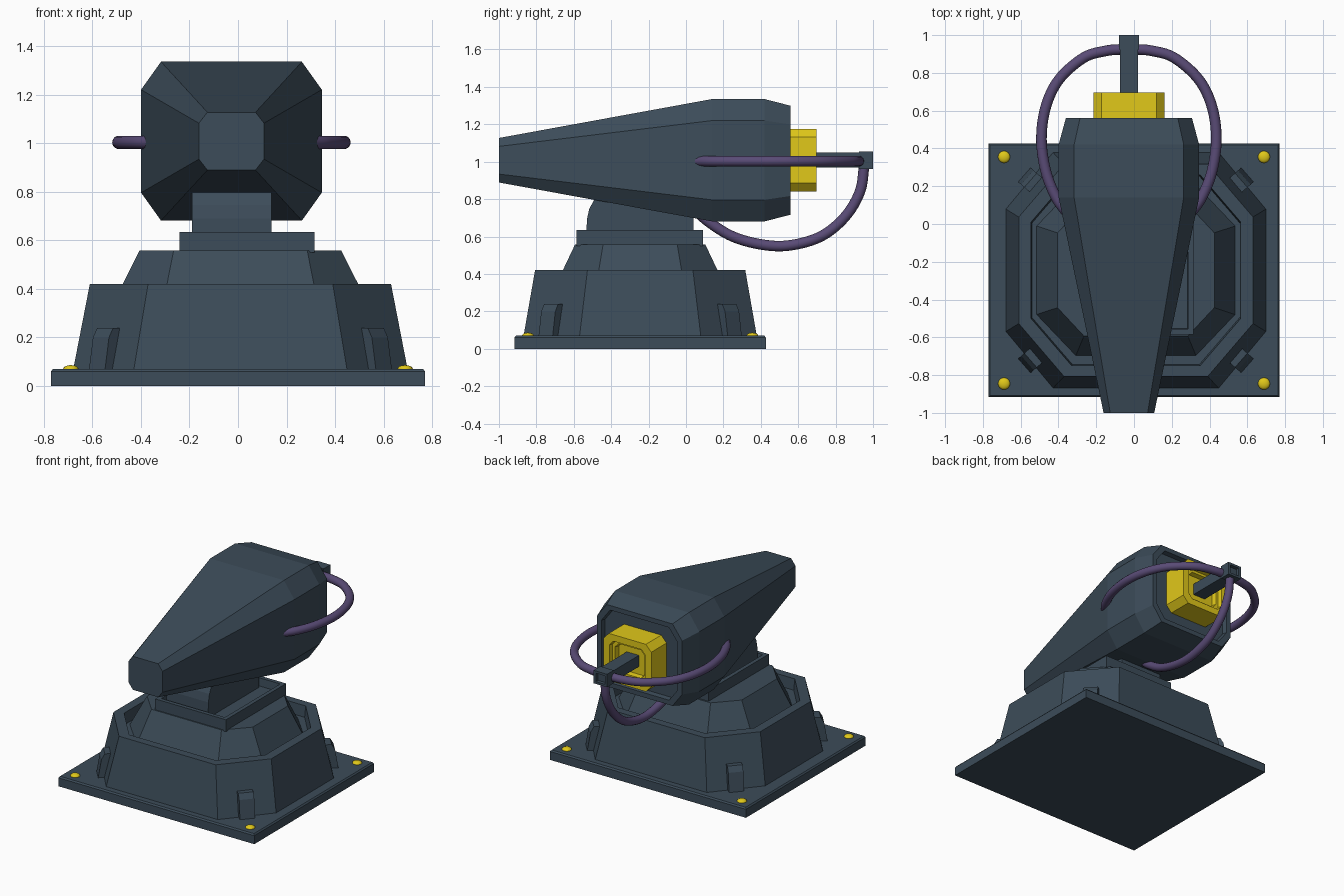
import bpy, bmesh, math
from mathutils import Vector, Matrix

if "Cube" in bpy.data.objects:
    bpy.data.objects.remove(bpy.data.objects["Cube"])


def material(name, rgb):
    m = bpy.data.materials.new(name)
    m.diffuse_color = (*rgb, 1)
    m.use_nodes = True
    m.node_tree.nodes["Principled BSDF"].inputs["Base Color"].default_value = m.diffuse_color
    return m


SLATE = material("slate", (0.045, 0.072, 0.1))
YELLOW = material("yellow", (0.75, 0.58, 0.01))
PURPLE = material("purple", (0.1, 0.07, 0.18))
CX, CY = 0.01, -0.245      # pedestal centre
HX, HZ = -0.027, 1.008     # head centre


def finish(name, bm, mat):
    bmesh.ops.recalc_face_normals(bm, faces=bm.faces)
    me = bpy.data.meshes.new(name)
    bm.to_mesh(me)
    bm.free()
    me.materials.append(mat)
    ob = bpy.data.objects.new(name, me)
    bpy.context.collection.objects.link(ob)
    return ob


def loft(name, center, rings, mat=SLATE, along_y=False):
    """Loft chamfered rectangles: (position, half_u, half_v, chamfer_u, chamfer_v)."""
    bm = bmesh.new()
    loops = []
    for w, a, b, cu, cv in rings:
        if cu:
            pts = [(a, b - cv), (a - cu, b), (cu - a, b), (-a, b - cv),
                   (-a, cv - b), (cu - a, -b), (a - cu, -b), (a, cv - b)]
        else:
            pts = [(a, b), (-a, b), (-a, -b), (a, -b)]
        loop = []
        for u, v in pts:
            u, v = u + center[0], v + center[1]
            loop.append(bm.verts.new((u, w, v) if along_y else (u, v, w)))
        loops.append(loop)
    for p, q in zip(loops, loops[1:]):
        n = len(p)
        for i in range(n):
            bm.faces.new((p[i], p[(i + 1) % n], q[(i + 1) % n], q[i]))
    bm.faces.new(loops[0])
    bm.faces.new(loops[-1])
    return finish(name, bm, mat)


# Pedestal: plate, recessed lower body, upper frustum, square tray
loft("base_plate", (0, CY), [(0, 0.77, 0.672, 0, 0), (0.06, 0.77, 0.672, 0, 0),
                             (0.07, 0.762, 0.664, 0, 0)])
loft("lower_body", (CX, CY), [(0.06, 0.69, 0.625, 0.25, 0.3), (0.42, 0.62, 0.562, 0.24, 0.28),
                              (0.42, 0.555, 0.505, 0.215, 0.25), (0.34, 0.55, 0.5, 0.215, 0.25)])
loft("upper_body", (CX, CY), [(0.33, 0.53, 0.456, 0.21, 0.22), (0.558, 0.415, 0.348, 0.14, 0.15)])
loft("neck_tray", (0.037, -0.247), [(0.55, 0.278, 0.338, 0, 0), (0.635, 0.278, 0.338, 0, 0),
                                    (0.635, 0.25, 0.31, 0, 0), (0.58, 0.245, 0.305, 0, 0)])

# Corner ribs and bolts
for sx in (-1, 1):
    for sy in (-1, 1):
        rib = loft("corner_rib", (0, 0), [(0.06, 0.075, 0.05, 0, 0), (0.2, 0.052, 0.05, 0, 0),
                                          (0.238, 0.03, 0.05, 0, 0)])
        rib.matrix_world = (Matrix.Translation((CX + sx * 0.535, CY + sy * 0.457, 0))
                            @ Matrix.Rotation(math.atan2(sy * 0.7, sx * 0.8), 4, 'Z'))
        bm = bmesh.new()
        bmesh.ops.create_uvsphere(bm, u_segments=16, v_segments=8, radius=0.032)
        bmesh.ops.scale(bm, vec=(1, 1, 0.5), verts=bm.verts)
        bmesh.ops.translate(bm, vec=(sx * 0.688, CY + sy * 0.6, 0.07), verts=bm.verts)
        for f in bm.faces:
            f.smooth = True
        finish("bolt", bm, YELLOW)

# Neck: side profile extruded across x
profile = [(0.04, 0.57), (0.04, 0.95), (-0.36, 0.95), (-0.43, 0.86), (-0.495, 0.79),
           (-0.518, 0.745), (-0.53, 0.69), (-0.533, 0.57)]
bm = bmesh.new()
face = bm.faces.new([bm.verts.new((-0.19, y, z)) for y, z in profile])
ext = bmesh.ops.extrude_face_region(bm, geom=[face], use_keep_orig=True)
bmesh.ops.translate(bm, vec=(0.328, 0, 0),
                    verts=[g for g in ext["geom"] if isinstance(g, bmesh.types.BMVert)])
finish("neck", bm, SLATE)

# Tapered head with recessed rear panel
loft("head", (HX, HZ), [(-1.0, 0.134, 0.119, 0.035, 0.045), (0.14, 0.372, 0.327, 0.082, 0.115),
                        (0.42, 0.372, 0.327, 0.082, 0.115), (0.56, 0.334, 0.291, 0.075, 0.1),
                        (0.56, 0.3, 0.258, 0.068, 0.09), (0.525, 0.295, 0.253, 0.068, 0.09)],
     along_y=True)

# Yellow rear housing, rod and its hollow end cap
loft("rear_housing", (HX, HZ), [(0.51, 0.188, 0.168, 0.042, 0.045), (0.697, 0.188, 0.168, 0.042, 0.045),
                                (0.697, 0.14, 0.122, 0.03, 0.033), (0.67, 0.135, 0.118, 0.03, 0.033),
                                (0.67, 0.115, 0.1, 0.026, 0.03), (0.635, 0.11, 0.095, 0.026, 0.03)],
     YELLOW, True)
loft("rear_rod", (HX, HZ), [(0.62, 0.048, 0.04, 0, 0), (0.94, 0.048, 0.04, 0, 0)], along_y=True)
loft("rod_cap", (HX, HZ), [(0.925, 0.053, 0.046, 0, 0), (1.0, 0.053, 0.046, 0, 0),
                           (1.0, 0.035, 0.03, 0, 0), (0.975, 0.035, 0.03, 0, 0)], along_y=True)


# Cables: smooth tubes through a few points
def cable(name, pts, radius=0.028, steps=8, sides=14):
    p = [Vector(v) for v in pts]
    p = [2 * p[0] - p[1]] + p + [2 * p[-1] - p[-2]]
    path = []
    for i in range(1, len(p) - 2):
        a, b, c, d = p[i - 1:i + 3]
        for k in range(steps):
            t = k / steps
            path.append(0.5 * (2 * b + (c - a) * t + (2 * a - 5 * b + 4 * c - d) * t * t
                               + (3 * b - a - 3 * c + d) * t ** 3))
    path.append(p[-2])
    plane = Vector((1, 0, 0)) if all(abs(v.x - path[0].x) < 1e-6 for v in path) else Vector((0, 0, 1))
    bm = bmesh.new()
    loops = []
    for i, c in enumerate(path):
        tan = (path[min(i + 1, len(path) - 1)] - path[max(i - 1, 0)]).normalized()
        side = tan.cross(plane)
        loops.append([bm.verts.new(c + radius * (math.cos(a) * side + math.sin(a) * plane))
                      for a in (2 * math.pi * k / sides for k in range(sides))])
    for q, r in zip(loops, loops[1:]):
        for k in range(sides):
            bm.faces.new((q[k], q[(k + 1) % sides], r[(k + 1) % sides], r[k])).smooth = True
    bm.faces.new(loops[0])
    bm.faces.new(loops[-1])
    finish(name, bm, PURPLE)


loop_pts = [(0.32, 0.05), (0.385, 0.14), (0.44, 0.28), (0.463, 0.45), (0.44, 0.62),
            (0.37, 0.765), (0.24, 0.88), (0.12, 0.917), (0.03, 0.925)]
for s, label in ((-1, "left"), (1, "right")):
    cable("cable_" + label, [(HX + s * x, y, 1.003) for x, y in loop_pts])
cable("cable_bottom", [(HX, y, z) for y, z in
                       [(0.05, 0.74), (0.13, 0.672), (0.25, 0.6), (0.4, 0.558), (0.55, 0.552),
                        (0.72, 0.6), (0.85, 0.705), (0.93, 0.84), (0.953, 0.98)]])
